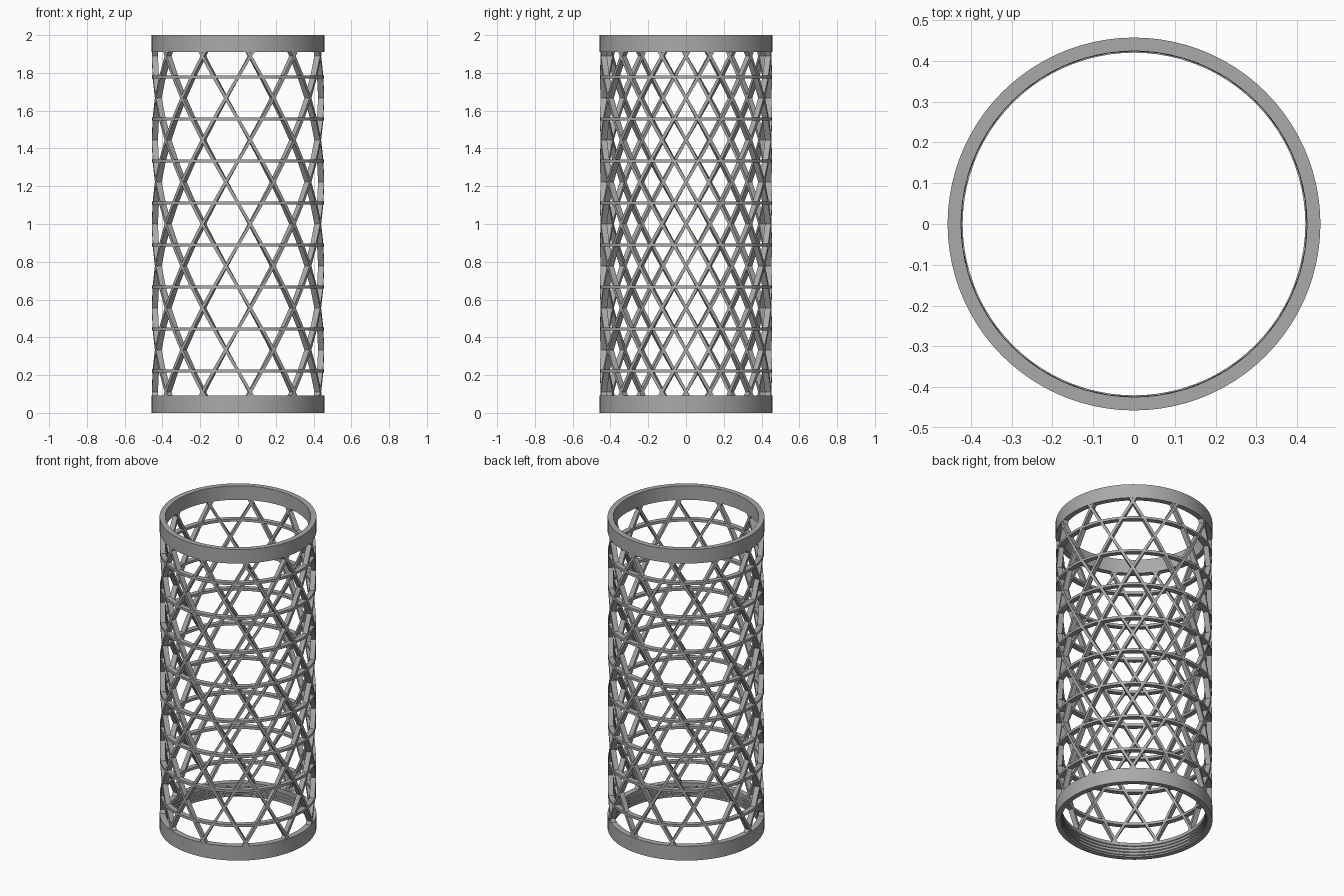
import bpy, bmesh, math
from math import cos, sin, pi

cube = bpy.data.objects.get("Cube")
if cube:
    bpy.data.objects.remove(cube)

STEP = 2 / 9            # height between hoops
COUNT = 11              # struts in each direction
OUTER, INNER = 0.457, 0.42

grey = bpy.data.materials.new("plain grey")
grey.use_nodes = True
grey.diffuse_color = (0.4, 0.4, 0.4, 1)
grey.node_tree.nodes["Principled BSDF"].inputs["Base Color"].default_value = (0.4, 0.4, 0.4, 1)


def add_object(name, mesh, smooth=False):
    obj = bpy.data.objects.new(name, mesh)
    bpy.context.collection.objects.link(obj)
    if smooth:
        bpy.ops.object.select_all(action="DESELECT")
        obj.select_set(True)
        bpy.context.view_layer.objects.active = obj
        bpy.ops.object.shade_smooth_by_angle(angle=math.radians(20))
    return obj


def finish(bm, name):
    bmesh.ops.recalc_face_normals(bm, faces=bm.faces)
    mesh = bpy.data.meshes.new(name)
    bm.to_mesh(mesh)
    bm.free()
    mesh.materials.append(grey)
    return mesh


def lathe(name, profile, sides=88):
    """Turn a closed (radius, height) profile about the z axis."""
    bm = bmesh.new()
    loops = [[bm.verts.new((r * cos(2 * pi * i / sides), r * sin(2 * pi * i / sides), z))
              for r, z in profile] for i in range(sides)]
    n = len(profile)
    for i in range(sides):
        a, b = loops[i], loops[(i + 1) % sides]
        for j in range(n):
            bm.faces.new((a[j], a[(j + 1) % n], b[(j + 1) % n], b[j]))
    return add_object(name, finish(bm, name), smooth=True)


def strut_mesh(name, hand):
    """One flat bar winding up the wall in straight pieces."""
    bm = bmesh.new()
    heights = [0.07] + [STEP * k / 2 for k in range(1, 18)] + [1.93]
    half = 0.0092 / 0.44
    rows = []
    for z in heights:
        a = pi + hand * (z / STEP - 0.5) * pi / COUNT
        corners = ((0.424, -half), (0.456, -half), (0.456, half), (0.424, half))
        rows.append([bm.verts.new((r * cos(a + d), r * sin(a + d), z)) for r, d in corners])
    for a, b in zip(rows, rows[1:]):
        for j in range(4):
            bm.faces.new((a[j], a[(j + 1) % 4], b[(j + 1) % 4], b[j]))
    bm.faces.new(rows[0])
    bm.faces.new(rows[-1])
    return finish(bm, name)


# End rings, the lower one with shallow grooves inside
lathe("top_ring", [(0.424, 1.91), (OUTER, 1.91), (OUTER, 2), (0.424, 2)])
grooves = []
for k in range(4):
    z = 0.08 - k * 0.02
    grooves += [(INNER, z), (INNER, z - 0.008), (0.425, z - 0.011), (0.425, z - 0.017)]
lathe("bottom_ring", [(0.425, 0), (OUTER, 0), (OUTER, 0.092), (INNER, 0.092)] + grooves)

# Level hoops
for k in range(1, 9):
    z, h = STEP * k, 0.008
    lathe(f"hoop_{k}", [(0.424, z - h), (0.456, z - h), (0.456, z + h), (0.424, z + h)])

# Crossing diagonal struts
for label, hand in (("left_strut", 1), ("right_strut", -1)):
    mesh = strut_mesh(label, hand)
    for k in range(COUNT):
        add_object(f"{label}_{k + 1}", mesh).rotation_euler.z = 2 * pi * k / COUNT
